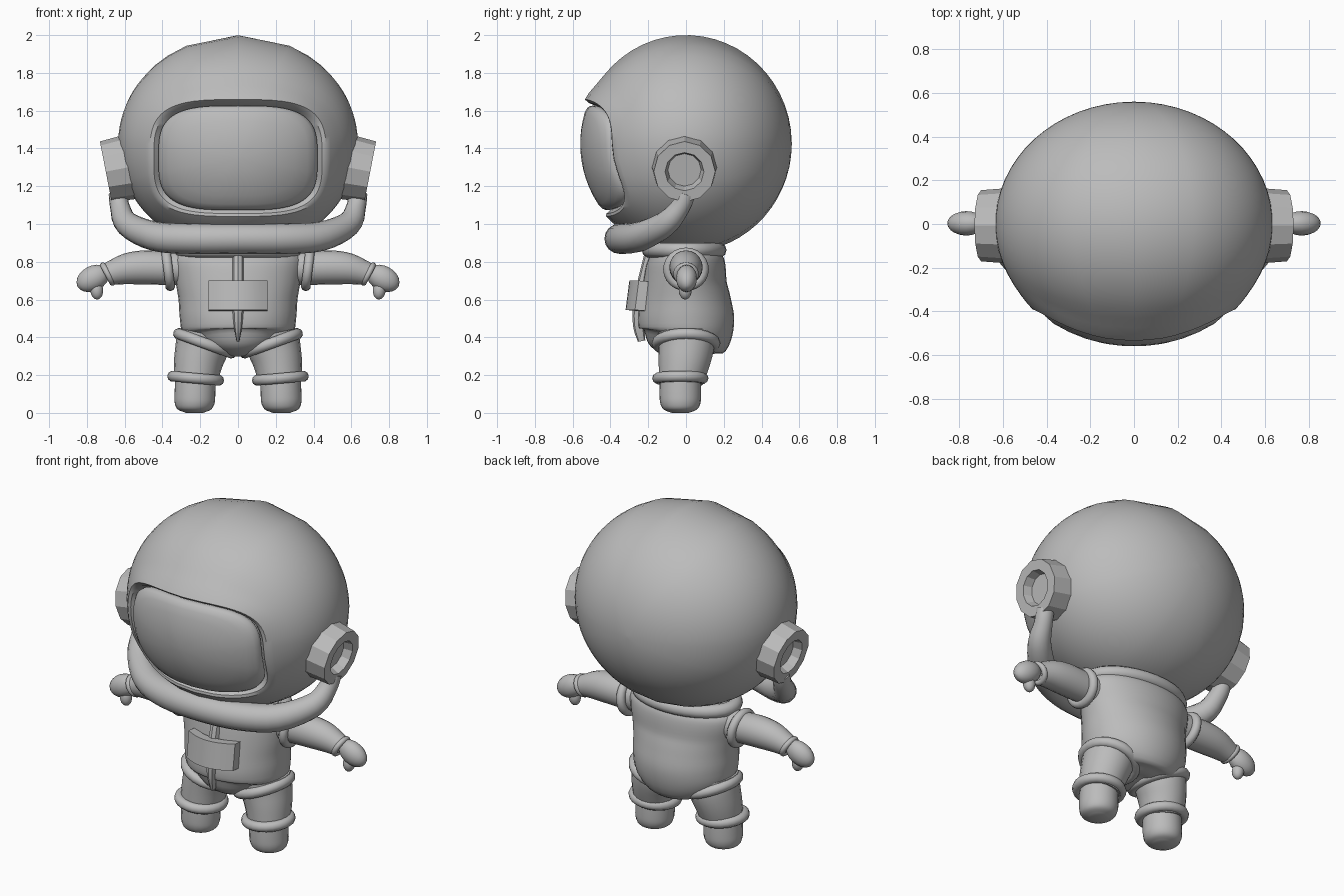
import bpy, math
from mathutils import Vector, Matrix

if "Cube" in bpy.data.objects:
    bpy.data.objects.remove(bpy.data.objects["Cube"])

grey = bpy.data.materials.new("suit grey")
grey.diffuse_color = (0.5, 0.5, 0.5, 1)
grey.use_nodes = True
grey.node_tree.nodes["Principled BSDF"].inputs["Base Color"].default_value = grey.diffuse_color
TAU = 2 * math.pi


def skin(name, rings, mirror=False, loop=False, caps=(True, True), angle=40):
    """Skin a list of equal-length vertex rings into one object."""
    n, m = len(rings[0]), len(rings)
    verts = [tuple(v) for r in rings for v in r]
    faces = []
    for i in range(m if loop else m - 1):
        for j in range(n):
            k, a, b = (j + 1) % n, i * n, ((i + 1) % m) * n
            faces.append((a + j, a + k, b + k, b + j))
    if not loop:
        if caps[0]:
            faces.append(tuple(reversed(range(n))))
        if caps[1]:
            faces.append(tuple(range((m - 1) * n, m * n)))
    me = bpy.data.meshes.new(name)
    me.from_pydata(verts, [], faces)
    ob = bpy.data.objects.new(name, me)
    bpy.context.collection.objects.link(ob)
    me.materials.append(grey)
    bpy.ops.object.select_all(action='DESELECT')
    ob.select_set(True)
    bpy.context.view_layer.objects.active = ob
    bpy.ops.object.mode_set(mode='EDIT')
    bpy.ops.mesh.select_all(action='SELECT')
    bpy.ops.mesh.normals_make_consistent(inside=False)
    bpy.ops.object.mode_set(mode='OBJECT')
    bpy.ops.object.shade_smooth_by_angle(angle=math.radians(angle))
    if mirror:
        mod = ob.modifiers.new("mirror", 'MIRROR')
        mod.use_mirror_merge = False
    return ob


def sweep(name, pts, n=20, sub=4, **kw):
    """Sweep an ellipse through points (x, y, z, radius along y, other radius)."""
    p = [Vector(q) for q in pts]
    p = [2 * p[0] - p[1]] + p + [2 * p[-1] - p[-2]]
    path = []
    for i in range(1, len(p) - 2):
        a, b, c, d = p[i - 1:i + 3]
        for s in range(sub):
            t = s / sub
            path.append(0.5 * (2 * b + (c - a) * t + (2 * a - 5 * b + 4 * c - d) * t * t
                               + (3 * b - a - 3 * c + d) * t ** 3))
    path.append(p[-2])
    rings = []
    for i, q in enumerate(path):
        t = (path[min(i + 1, len(path) - 1)] - path[max(i - 1, 0)])
        t = Vector(t[:3]).normalized()
        u = Vector((0, 1, 0))
        u = (u - t * u.dot(t)).normalized()
        v = t.cross(u)
        rings.append([Vector(q[:3]) + u * q[3] * math.cos(TAU * j / n) + v * q[4] * math.sin(TAU * j / n)
                      for j in range(n)])
    return skin(name, rings, **kw)


def ring(name, centre, tilt, ra, rb, r, n=24, m=10, mirror=True):
    """Elliptical torus, axis z, tilted about y."""
    rot = Matrix.Rotation(math.radians(tilt), 3, 'Y')
    rings = []
    for i in range(n):
        c, s = math.cos(TAU * i / n), math.sin(TAU * i / n)
        rings.append([Vector(centre) + rot @ Vector(((ra + r * math.cos(TAU * j / m)) * c,
                                                     (rb + r * math.cos(TAU * j / m)) * s,
                                                     r * math.sin(TAU * j / m))) for j in range(m)])
    return skin(name, rings, mirror=mirror, loop=True)


def blob(name, centre, radii, tilt, n=16, m=10):
    """Ellipsoid tilted about y, mirrored."""
    rot = Matrix.Rotation(math.radians(tilt), 3, 'Y')
    rings = []
    for i in range(m + 1):
        f = math.pi * (0.02 + 0.96 * i / m)
        rings.append([Vector(centre) + rot @ Vector((radii[0] * math.cos(f),
                                                     radii[1] * math.sin(f) * math.cos(TAU * j / n),
                                                     radii[2] * math.sin(f) * math.sin(TAU * j / n)))
                      for j in range(n)])
    return skin(name, rings, mirror=True)


# helmet ellipsoid and visor outline
C, R = Vector((0, 0, 1.425)), Vector((0.635, 0.56, 0.575))
N = 64


def outline(j, s):
    """Unit-sphere direction of the visor outline scaled by s."""
    c, d = math.cos(TAU * j / N), math.sin(TAU * j / N)
    e = 2 / 3.4
    x = 0.462 * s * math.copysign(abs(c) ** e, c) / R.x
    z = (1.347 - C.z + 0.303 * s * math.copysign(abs(d) ** e, d)) / R.z
    return Vector((x, -math.sqrt(max(0, 1 - x * x - z * z)), z))


def on_head(u, k=1.0):
    return C + Vector((u.x * R.x, u.y * R.y, u.z * R.z)) * k


def head_ring(t, lift=0.0):
    out = []
    for j in range(N):
        u = outline(j, 1)
        u = u.slerp(Vector((0, 1, 0)), t) if t else u
        brow = max(0, math.sin(TAU * j / N)) ** 2
        out.append(on_head(u, 1 + lift * (0.25 + 0.75 * brow)))
    return out


# helmet shell: inner lip, raised rim, then round to the back
shell = [[on_head(outline(j, 0.975), 0.88) for j in range(N)],
         [on_head(outline(j, 0.975), 0.99) for j in range(N)],
         head_ring(0, 0.04), head_ring(0.025, 0.03), head_ring(0.06, 0.01)]
shell += [head_ring(0.06 + 0.935 * i / 22) for i in range(1, 23)]
skin("helmet", shell, caps=(False, True))

# bulging visor with a rounded edge
visor = [[on_head(outline(j, s), k) for j in range(N)] for s, k in
         ((0.97, 0.88), (0.965, 0.94), (0.94, 0.97), (0.89, 0.99), (0.8, 1), (0.65, 1),
          (0.5, 1), (0.35, 1), (0.2, 1), (0.05, 1))]
skin("visor", visor, caps=(False, True), angle=60)

# ear cups, twelve sided with a recess
rot = Matrix.Rotation(math.radians(11), 3, 'Y')
ear = []
for h, r in ((-0.16, 0.175), (0, 0.163), (0, 0.103), (-0.05, 0.088)):
    ear.append([Vector((0.70, -0.008, 1.277)) + rot @ Vector((h, r * math.cos(TAU * j / 12), r * math.sin(TAU * j / 12)))
                for j in range(12)])
skin("ear_cup", ear, mirror=True, angle=25)

# breathing hose around the chin
half = [(0.635, 0.0, 1.16, 0.05), (0.625, -0.03, 1.09, 0.052), (0.585, -0.11, 1.0, 0.066),
        (0.44, -0.24, 0.935, 0.078), (0.24, -0.325, 0.922, 0.08)]
hose = half + [(0, -0.352, 0.922, 0.08)] + [(-x, y, z, r) for x, y, z, r in reversed(half)]
sweep("chin_hose", [(x, y, z, r, r) for x, y, z, r in hose], n=16, angle=60)

# torso and collar
sweep("torso", [(0, 0, 0.88, 0.17, 0.28), (0, 0, 0.83, 0.195, 0.335), (0, 0, 0.78, 0.21, 0.345),
                (0, -0.005, 0.69, 0.222, 0.33), (0, -0.003, 0.6, 0.24, 0.315),
                (0, 0, 0.5, 0.255, 0.308), (0, 0, 0.42, 0.243, 0.29),
                (0, -0.015, 0.355, 0.20, 0.21), (0, -0.02, 0.315, 0.13, 0.11),
                (0, -0.02, 0.30, 0.03, 0.03)], n=32, angle=70)
ring("collar", (0, -0.01, 0.862), 0, 0.30, 0.185, 0.04, n=32, mirror=False)

# front zip flap
sweep("zip_flap", [(0, -0.19, 0.84, 0.03, 0.03), (0, -0.225, 0.7, 0.03, 0.03),
                   (0, -0.25, 0.57, 0.03, 0.03), (0, -0.25, 0.46, 0.03, 0.022),
                   (0, -0.235, 0.38, 0.02, 0.008)], n=8, angle=30)

# bent chest panel
panel = []
for i in range(9):
    x = -0.155 + 0.31 * i / 8
    y = -0.30 + 0.05 * (x / 0.155) ** 2
    panel.append([(x, y, 0.70), (x, y - 0.02, 0.545), (x, y + 0.04, 0.54), (x, y + 0.06, 0.695)])
skin("chest_panel", panel, angle=30)

# arms, cuffs and mittens
sweep("arm", [(0.30, 0, 0.765, 0.085, 0.088), (0.40, 0, 0.768, 0.088, 0.09), (0.50, 0, 0.77, 0.088, 0.09),
              (0.59, 0, 0.762, 0.08, 0.082), (0.69, 0, 0.735, 0.058, 0.06)], mirror=True)
ring("shoulder_ring", (0.37, 0, 0.76), 97, 0.09, 0.095, 0.026)
ring("wrist_ring", (0.69, 0, 0.735), 118, 0.052, 0.052, 0.016)
blob("mitten", (0.768, 0.003, 0.712), (0.092, 0.056, 0.066), 28)
blob("thumb", (0.748, -0.004, 0.65), (0.05, 0.034, 0.034), 95)

# legs, rings and boots
sweep("leg", [(0.175, 0, 0.42, 0.15, 0.145), (0.19, 0, 0.35, 0.148, 0.142), (0.21, -0.01, 0.27, 0.137, 0.13),
              (0.225, -0.027, 0.17, 0.118, 0.116)], mirror=True)
ring("hip_ring", (0.175, 0, 0.368), -20, 0.148, 0.152, 0.03)
ring("ankle_ring", (0.224, -0.03, 0.183), -5, 0.122, 0.12, 0.029)
sweep("boot", [(0.225, -0.03, 0.2, 0.108, 0.106), (0.228, -0.03, 0.1, 0.11, 0.108),
               (0.23, -0.03, 0.05, 0.106, 0.105), (0.23, -0.03, 0.018, 0.088, 0.088),
               (0.23, -0.03, 0.0, 0.045, 0.045)], mirror=True, angle=70)
